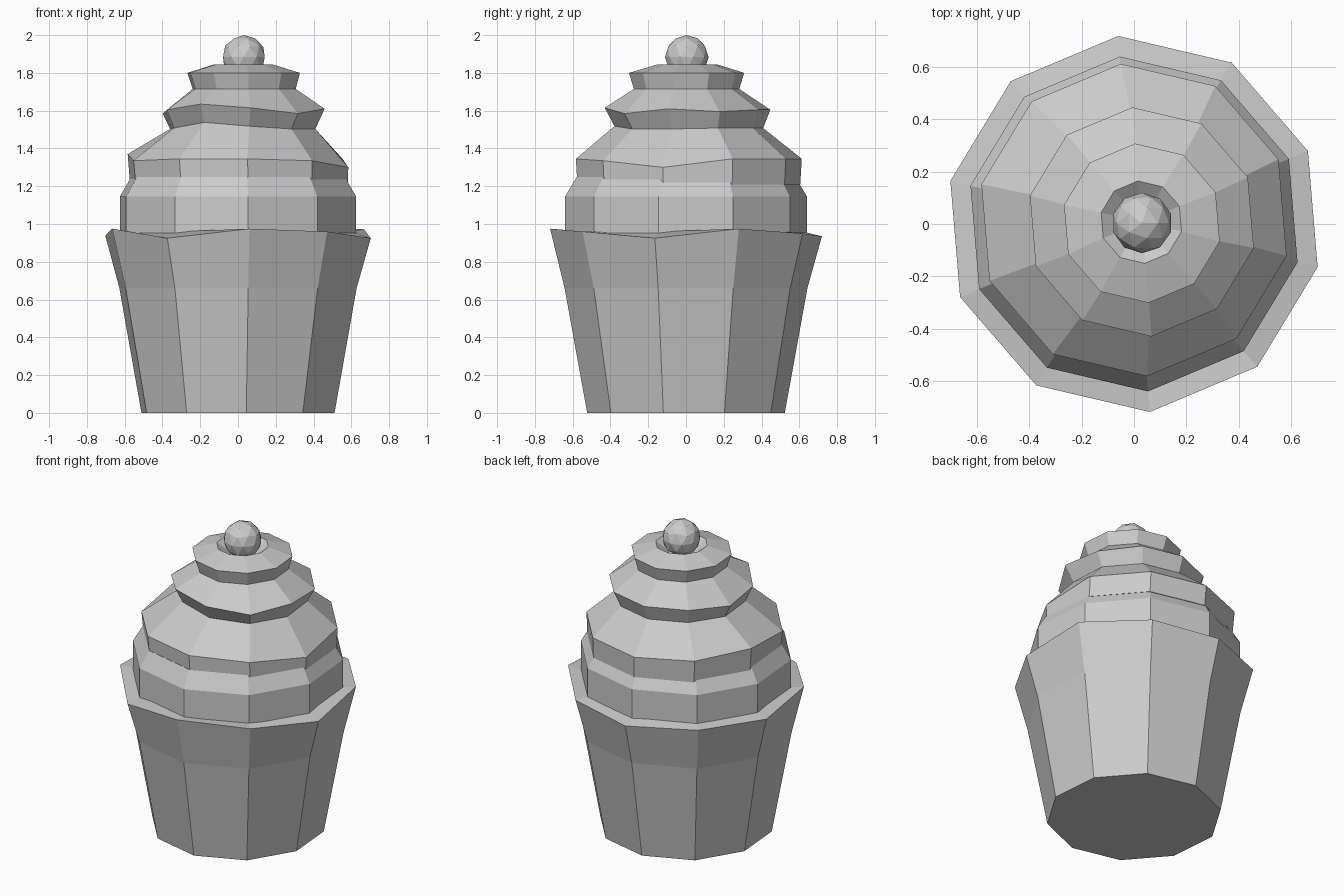
import bpy, bmesh
from math import sin, cos, radians

cube = bpy.data.objects.get("Cube")
if cube:
    bpy.data.objects.remove(cube)

grey = bpy.data.materials.new("plain grey")
grey.use_nodes = True
COLOUR = (0.6, 0.6, 0.6, 1)
grey.diffuse_color = COLOUR
grey.node_tree.nodes["Principled BSDF"].inputs["Base Color"].default_value = COLOUR

SIDES = 10
LEVEL = [0] * SIDES


def finish(name, bm):
    bmesh.ops.recalc_face_normals(bm, faces=bm.faces)
    mesh = bpy.data.meshes.new(name)
    bm.to_mesh(mesh)
    bm.free()
    mesh.materials.append(grey)
    obj = bpy.data.objects.new(name, mesh)
    bpy.context.collection.objects.link(obj)
    return obj


def stack(name, rings):
    """Closed ten-sided solid through rings of (radius, z, x, y, hand-made unevenness in z)."""
    bm = bmesh.new()
    loops = []
    for radius, z, x, y, wobble in rings:
        loop = []
        for i in range(SIDES):
            a = radians(94.8 - 36 * i)
            loop.append(bm.verts.new((x + radius * cos(a), y + radius * sin(a), z + wobble[i])))
        loops.append(loop)
    for low, high in zip(loops, loops[1:]):
        for i in range(SIDES):
            j = (i + 1) % SIDES
            bm.faces.new((low[i], low[j], high[j], high[i]))
    bm.faces.new(loops[0])
    bm.faces.new(loops[-1])
    return finish(name, bm)


# Paper cup with an uneven rim
rim = [-.015, 0, .025, -.025, .01, .025, -.025, .025, -.01, 0]
stack("cup", [
    (.525, 0, 0, 0, LEVEL),
    (.645, .66, 0, 0, LEVEL),
    (.722, .95, 0, 0, rim),
    (.62, .96, 0, 0, LEVEL),
])

# Lowest icing band
stack("icing_base", [
    (.643, .94, 0, 0, LEVEL),
    (.643, 1.145, 0, 0, LEVEL),
    (.58, 1.25, 0, 0, LEVEL),
])

# Piped icing tiers leaning slightly to one side, with a dished top
lean = [0, 0, 0, -.045, -.01, 0, 0, -.01, .025, .01]
ripple = [0, 0, -.01, .005, -.02, .01, .03, 0, -.02, 0]
fold = [0, 0, 0, -.005, -.005, .01, .03, 0, -.005, 0]
stack("icing_swirl", [
    (.592, 1.21, .005, .015, LEVEL),
    (.6, 1.345, 0, .015, lean),
    (.395, 1.508, .025, .015, fold),
    (.44, 1.605, .03, .008, ripple),
    (.28, 1.715, .033, .003, LEVEL),
    (.306, 1.8, .03, .003, LEVEL),
    (.158, 1.845, .028, .007, LEVEL),
    (.08, 1.79, .03, .007, LEVEL),
])

# Cherry
bm = bmesh.new()
bmesh.ops.create_icosphere(bm, subdivisions=2, radius=.116)
cherry = finish("cherry", bm)
cherry.location = (.031, .004, 1.884)
